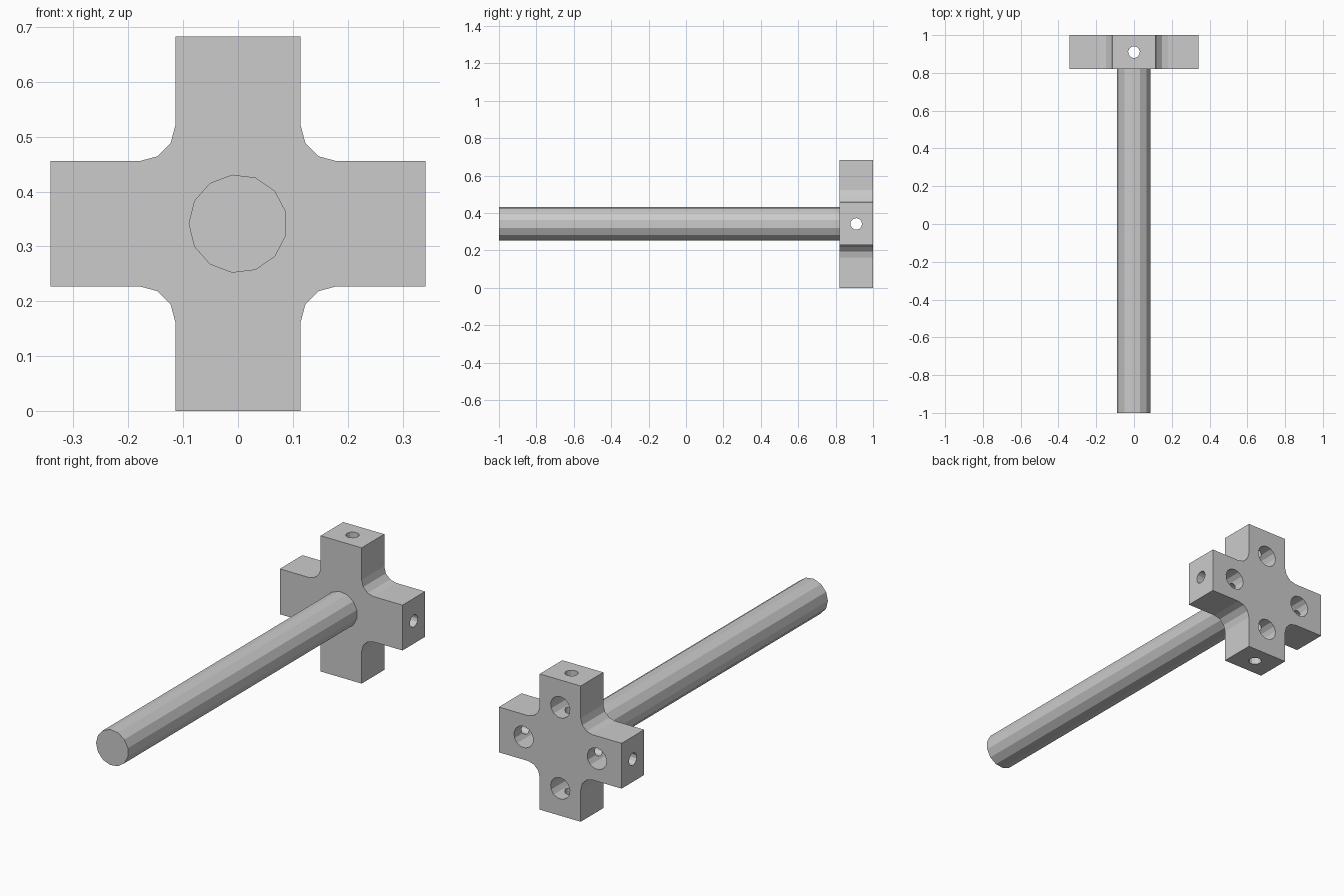
import bpy
import bmesh
from math import sin, cos, pi, radians

if "Cube" in bpy.data.objects:
    bpy.data.objects.remove(bpy.data.objects["Cube"])

ZC = 0.3415            # height of the shaft axis
HALF, ARM, R = 0.3415, 0.114, 0.066   # cross half span, arm half width, fillet radius
Y0, Y1 = 0.82, 1.0     # head thickness range


def prism(name, profile, y0, y1):
    """Extrude an XZ profile (relative to the shaft axis) from y0 to y1."""
    bm = bmesh.new()
    face = bm.faces.new([bm.verts.new((x, y0, z + ZC)) for x, z in profile])
    top = bmesh.ops.extrude_face_region(bm, geom=[face])["geom"]
    moved = [v for v in top if isinstance(v, bmesh.types.BMVert)]
    bmesh.ops.translate(bm, verts=moved, vec=(0, y1 - y0, 0))
    bmesh.ops.recalc_face_normals(bm, faces=bm.faces)
    mesh = bpy.data.meshes.new(name)
    bm.to_mesh(mesh)
    bm.free()
    obj = bpy.data.objects.new(name, mesh)
    bpy.context.collection.objects.link(obj)
    return obj


def drill(target, radius, depth, location, rotation):
    """Cut a round hole into target."""
    bpy.ops.mesh.primitive_cylinder_add(vertices=13, radius=radius, depth=depth,
                                        location=location, rotation=rotation)
    cutter = bpy.context.object
    cutter.name = "hole_cutter"
    cutter.hide_render = True
    mod = target.modifiers.new("hole", "BOOLEAN")
    mod.operation = "DIFFERENCE"
    mod.solver = "EXACT"
    mod.object = cutter
    bpy.context.view_layer.objects.active = target
    bpy.ops.object.modifier_apply(modifier=mod.name)
    bpy.data.objects.remove(cutter)


# Cross head: one filleted quarter repeated four times
quarter = [(HALF, -ARM), (HALF, ARM)]
for i in range(4):
    a = radians(270 - 30 * i)
    quarter.append((ARM + R + R * cos(a), ARM + R + R * sin(a)))
outline = []
for k in range(4):
    c, s = cos(k * pi / 2), sin(k * pi / 2)
    outline += [(x * c - z * s, x * s + z * c) for x, z in quarter]
head = prism("cross_head", outline, Y0, Y1)

# Narrow holes running right through both pairs of arms
ymid = (Y0 + Y1) / 2
drill(head, 0.031, 1.0, (0, ymid, ZC), (0, pi / 2, 0))
drill(head, 0.031, 1.0, (0, ymid, ZC), (0, 0, 0))

# Wide blind holes in the back face of each arm
for dx, dz in ((1, 0), (-1, 0), (0, 1), (0, -1)):
    drill(head, 0.054, 0.28, (dx * 0.204, Y1, ZC + dz * 0.204), (pi / 2, 0, 0))

# Thirteen-sided shaft
ring = [(0.09 * cos(pi + 2 * pi * i / 13), 0.09 * sin(pi + 2 * pi * i / 13)) for i in range(13)]
prism("shaft", ring, -1.0, Y0)
